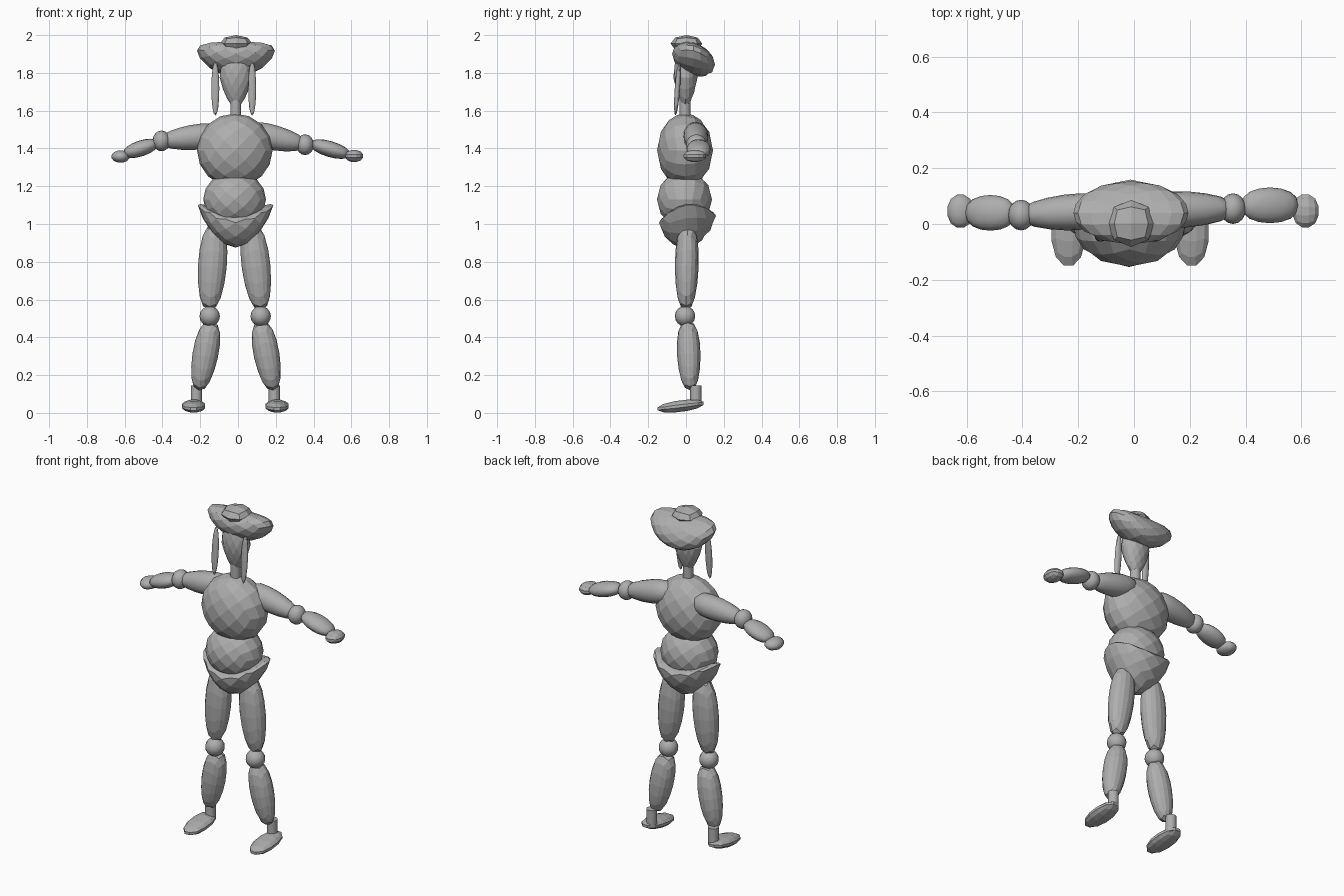
import bpy, bmesh, math
from mathutils import Vector, Matrix

if "Cube" in bpy.data.objects:
    bpy.data.objects.remove(bpy.data.objects["Cube"])

grey = bpy.data.materials.new("plain grey")
grey.diffuse_color = (0.42, 0.42, 0.42, 1)
grey.use_nodes = True
grey.node_tree.nodes["Principled BSDF"].inputs["Base Color"].default_value = grey.diffuse_color


def ball(name, place, cuts=3, smooth=False, turn=0):
    """Sphere made from a gridded cube; place() maps each unit point to its position."""
    bm = bmesh.new()
    bmesh.ops.create_cube(bm, size=2)
    bmesh.ops.subdivide_edges(bm, edges=bm.edges[:], cuts=cuts, use_grid_fill=True)
    rot = Matrix.Rotation(turn, 3, 'Y')
    for v in bm.verts:
        # even out the grid spacing, then project to the sphere
        p = Vector([math.tan(c * math.pi / 4) for c in v.co])
        v.co = place(rot @ p.normalized())
    bmesh.ops.recalc_face_normals(bm, faces=bm.faces[:])
    me = bpy.data.meshes.new(name)
    bm.to_mesh(me)
    bm.free()
    me.materials.append(grey)
    me.polygons.foreach_set("use_smooth", [smooth] * len(me.polygons))
    ob = bpy.data.objects.new(name, me)
    bpy.context.collection.objects.link(ob)
    return ob


def blob(name, c, r, lift=0, lean=0, flat=1, narrow=0, **kw):
    """Ellipsoid: lift raises the sides, lean shears z along y, flat squashes the top,
    narrow tapers the lower half."""
    def place(p):
        k = 1 - narrow * max(0, -p.z)
        z = p.z * r[2] * (flat if p.z > 0 else 1)
        z += lift * p.x ** 2 + lean * p.y * r[1]
        return Vector((c[0] + p.x * r[0] * k, c[1] + p.y * r[1] * k, c[2] + z))
    return ball(name, place, **kw)


def limb(name, a, b, ru, ry, taper=0, blunt=1.0, **kw):
    """Long ellipsoid from a to b; ry is its radius along y, ru its other radius."""
    a, b = Vector(a), Vector(b)
    w = (b - a).normalized()
    u = Vector((0, 1, 0)).cross(w).normalized()
    v = w.cross(u)
    half = (b - a).length / 2

    def place(p):
        ring = math.hypot(p.x, p.y)
        k = (ring ** blunt / ring if ring > 1e-6 else 0) * (1 - taper * p.z)
        return (a + b) / 2 + u * p.x * ru * k + v * p.y * ry * k + w * p.z * half
    return ball(name, place, **kw)


def tube(name, x, y, z0, z1, r):
    bpy.ops.mesh.primitive_cylinder_add(vertices=16, radius=r, depth=z1 - z0,
                                        location=(x, y, (z0 + z1) / 2))
    ob = bpy.context.object
    ob.name = name
    ob.data.materials.append(grey)
    bpy.ops.object.shade_smooth_by_angle(angle=math.radians(40))


D = math.pi / 4

# Body
blob("chest", (-0.017, -0.005, 1.39), (0.2, 0.148, 0.195), turn=D)
blob("belly", (-0.018, -0.008, 1.13), (0.166, 0.146, 0.15), turn=D)
blob("hips", (-0.013, 0.008, 1.025), (0.2, 0.151, 0.15),
     lift=0.075, lean=0.12, flat=0.3, narrow=0.15, turn=D)

# Neck, head and hair
tube("neck", -0.012, -0.005, 1.55, 1.68, 0.029)
blob("head", (-0.011, -0.003, 1.775), (0.086, 0.064, 0.16), narrow=0.35, turn=D)
blob("hat", (-0.011, 0.04, 1.872), (0.206, 0.114, 0.088), lift=0.045, lean=-0.25, turn=D)
blob("hat_top", (-0.01, 0.002, 1.955), (0.086, 0.084, 0.045), cuts=1)
for side, x in (("left", -0.12), ("right", 0.075)):
    limb(side + "_hair_strand", (x, -0.035, 1.86), (x, -0.056, 1.575), 0.021, 0.014,
         blunt=0.9)

# Arms: shoulder, elbow, forearm ends, hand centre
arms = {
    "left": ((-0.09, 0.05, 1.475), (-0.405, 0.032, 1.44), (-0.425, 0.04, 1.43),
             (-0.605, 0.04, 1.37), (-0.622, 0.046, 1.357)),
    "right": ((0.04, 0.05, 1.49), (0.355, 0.055, 1.42), (0.385, 0.067, 1.427),
              (0.59, 0.067, 1.366), (0.615, 0.047, 1.36)),
}
for side, (s, e, f0, f1, h) in arms.items():
    limb(side + "_upper_arm", s, e, 0.066, 0.064, taper=0.2, blunt=0.6, smooth=True)
    blob(side + "_elbow", e, (0.047, 0.055, 0.055), smooth=True)
    limb(side + "_forearm", f0, f1, 0.042, 0.064, blunt=0.8, smooth=True)
    blob(side + "_hand", h, (0.05, 0.063, 0.034), cuts=2, smooth=side == "left")

# Legs: thigh ends, knee, shin ends, ankle x
legs = {
    "left": (-0.12, -0.152, -0.15, -0.14, -0.208, -0.22, -0.235),
    "right": (0.07, 0.122, 0.12, 0.118, 0.187, 0.192, 0.207),
}
for side, (t0, t1, k, c0, c1, ank, foot) in legs.items():
    limb(side + "_thigh", (t0, 0.008, 1.0), (t1, 0.0, 0.545), 0.076, 0.063,
         taper=0.08, blunt=0.75)
    blob(side + "_knee", (k, -0.005, 0.512), (0.054,) * 3, smooth=True)
    limb(side + "_shin", (c0, 0.008, 0.485), (c1, 0.022, 0.12), 0.068, 0.062,
         taper=0.1, blunt=0.75)
    tube(side + "_ankle", ank, 0.052, 0.04, 0.145, 0.03)
    blob(side + "_foot", (foot, -0.028, 0.036), (0.065, 0.13, 0.032), lean=0.12, cuts=2)
